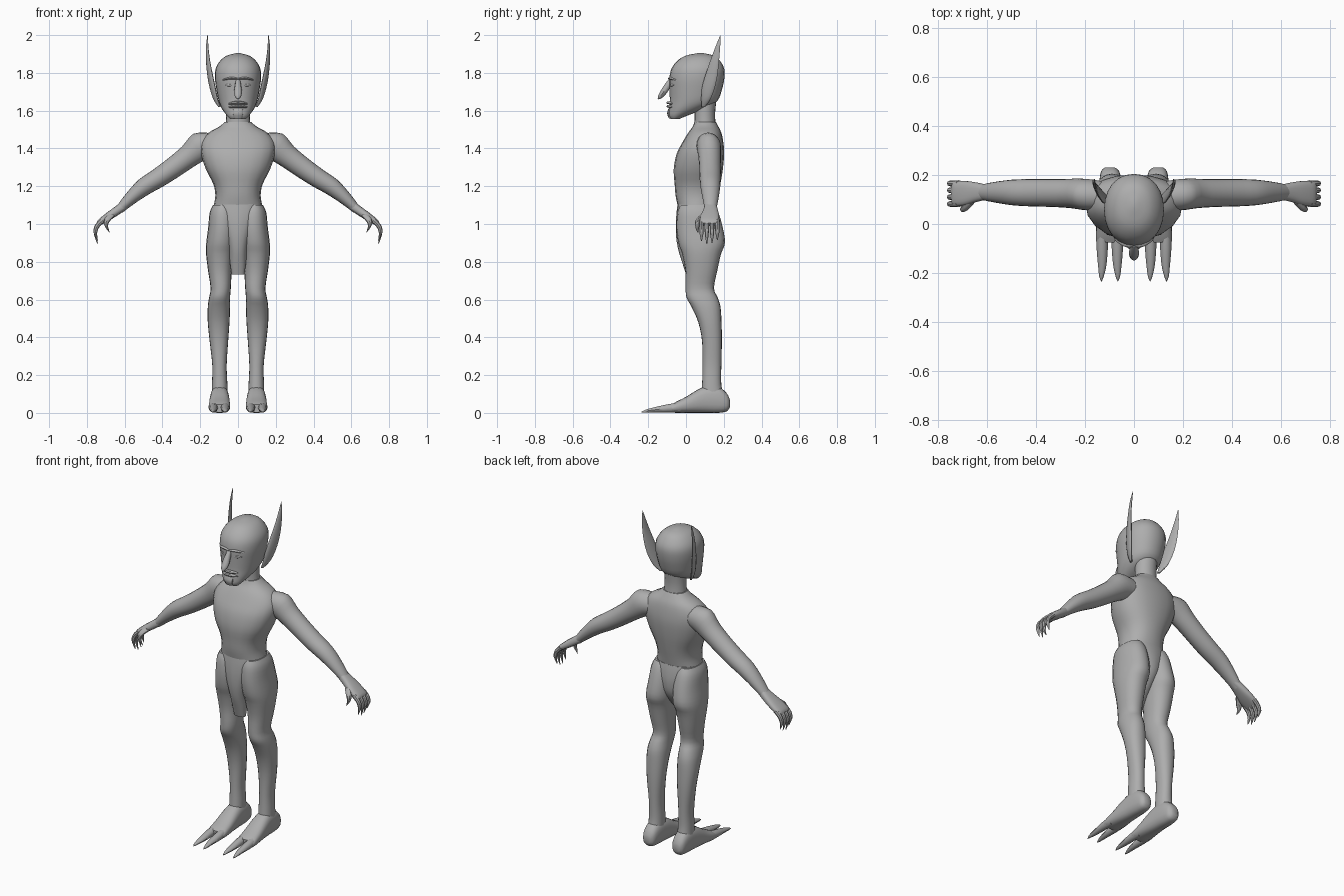
import bpy, bmesh, math
from mathutils import Vector

skin = bpy.data.materials.new("plain_grey_skin")
skin.diffuse_color = (0.42, 0.42, 0.42, 1)
X, Y, Z = Vector((1, 0, 0)), Vector((0, 1, 0)), Vector((0, 0, 1))


def spline(p0, p1, p2, p3, t):
    return 0.5 * (2 * p1 + (p2 - p0) * t + (2 * p0 - 5 * p1 + 4 * p2 - p3) * t * t
                  + (3 * p1 - p0 - 3 * p2 + p3) * t ** 3)


def loft(name, rings, u=X, v=Y, sides=20, power=2.0, steps=3, mirror=False, angle=40):
    """Skin a smooth tube through rings (centre x, y, z, half size along u, along v)."""
    rows = []
    last = len(rings) - 1
    for i in range(last):
        quad = [rings[max(i - 1, 0)], rings[i], rings[i + 1], rings[min(i + 2, last)]]
        for s in range(steps):
            rows.append([spline(*c, s / steps) for c in zip(*quad)])
    rows.append(list(rings[-1]))
    bm = bmesh.new()
    loops = []
    for x, y, z, a, b in rows:
        loop = []
        for k in range(sides):
            t = 2 * math.pi * k / sides
            c, s = math.cos(t), math.sin(t)
            cu = math.copysign(abs(c) ** (2 / power), c) * max(a, 0.001)
            sv = math.copysign(abs(s) ** (2 / power), s) * max(b, 0.001)
            loop.append(bm.verts.new(Vector((x, y, z)) + u * cu + v * sv))
        loops.append(loop)
    for p, q in zip(loops, loops[1:]):
        for k in range(sides):
            j = (k + 1) % sides
            bm.faces.new((p[k], p[j], q[j], q[k]))
    bm.faces.new(loops[0])
    bm.faces.new(loops[-1])
    bmesh.ops.recalc_face_normals(bm, faces=bm.faces)
    mesh = bpy.data.meshes.new(name)
    bm.to_mesh(mesh)
    bm.free()
    mesh.materials.append(skin)
    ob = bpy.data.objects.new(name, mesh)
    bpy.context.collection.objects.link(ob)
    if mirror:
        ob.modifiers.new("mirror", "MIRROR").use_mirror_merge = False
    bpy.ops.object.select_all(action="DESELECT")
    ob.select_set(True)
    bpy.context.view_layer.objects.active = ob
    bpy.ops.object.shade_smooth_by_angle(angle=math.radians(angle))
    return ob


def upright(rows):
    """Rings from (z, x min, x max, y min, y max)."""
    return [((a + b) / 2, (c + d) / 2, z, (b - a) / 2, (d - c) / 2) for z, a, b, c, d in rows]


def centred(rows):
    """Upright rings from (z, half width, y min, y max)."""
    return upright([(z, -w, w, c, d) for z, w, c, d in rows])


# Torso and neck
loft("torso", centred([
    (1.10, .128, -.045, .16), (1.15, .12, -.055, .17), (1.21, .13, -.06, .182),
    (1.29, .17, -.065, .195), (1.37, .195, -.05, .202), (1.43, .195, -.02, .198),
    (1.48, .16, .01, .188), (1.515, .10, .035, .172), (1.54, .07, .045, .158)]), power=2.3)
loft("neck", centred([(1.48, .07, .04, .165), (1.54, .064, .045, .156),
                      (1.60, .062, .045, .155), (1.68, .065, .04, .165)]))

# Pelvis tapering into the flap between the legs
loft("pelvis", centred([
    (1.105, .126, -.045, .162), (1.06, .124, -.05, .17), (1.0, .10, -.054, .175),
    (.93, .072, -.052, .165), (.86, .052, -.04, .12), (.79, .042, -.018, .06),
    (.732, .034, 0, .04)]), power=2.4)

# Legs
loft("leg", upright([
    (1.10, .03, .132, -.03, .15), (1.06, .012, .15, -.045, .172), (.98, .008, .158, -.05, .195),
    (.90, .012, .168, -.04, .206), (.84, .022, .169, -.02, .185), (.75, .033, .158, -.003, .165),
    (.66, .038, .145, -.002, .148), (.61, .042, .153, .003, .168), (.56, .042, .16, .03, .183),
    (.48, .045, .16, .065, .188), (.38, .052, .15, .085, .19), (.25, .06, .136, .088, .187),
    (.15, .056, .138, .085, .187), (.08, .055, .14, .08, .2)]), power=2.2, mirror=True)

# Feet, running from heel to toe roots
loft("foot", [((a + b) / 2, y, (c + d) / 2, (b - a) / 2, (d - c) / 2) for y, a, b, c, d in [
    (.232, .08, .118, .03, .07), (.215, .06, .135, .008, .105), (.17, .052, .142, 0, .14),
    (.11, .048, .146, 0, .142), (.06, .045, .15, 0, .122), (0, .042, .154, 0, .085),
    (-.05, .042, .156, 0, .06), (-.075, .044, .154, .003, .045)]],
    u=X, v=Z, power=2.5, mirror=True)
for name, x, tip in (("inner_toe", .068, .066), ("outer_toe", .13, .133)):
    loft(name, [(x, -.03, .03, .024, .028), (x, -.1, .024, .023, .022),
                (x, -.17, .016, .017, .014), (tip, -.215, .009, .009, .008),
                (tip, -.235, .004, .001, .002)], u=X, v=Z, sides=10, mirror=True)

# Arms
across = Vector((.58, 0, .81))
loft("arm", [
    (.10, .115, 1.425, .055, .07), (.19, .12, 1.415, .064, .078), (.26, .125, 1.36, .06, .062),
    (.34, .127, 1.30, .057, .056), (.42, .128, 1.245, .056, .052), (.50, .129, 1.195, .052, .047),
    (.57, .13, 1.135, .042, .035), (.625, .13, 1.08, .031, .024)],
    u=Y, v=across, mirror=True)

# Hands: palm, four hooked fingers and a thumb
loft("palm", [(.60, .13, 1.10, .03, .024), (.645, .13, 1.068, .04, .023),
              (.69, .126, 1.037, .05, .021), (.73, .124, 1.01, .05, .016),
              (.742, .124, .998, .046, .010)], u=Y, v=across, power=2.6, mirror=True)
for i in range(4):
    y = .082 + i * .028
    drop = (.015, 0, .006, .022)[i]
    loft("finger_%d" % (i + 1), [
        (.715, y, 1.02, .013, .015), (.745, y, .99, .012, .013), (.755, y, .96, .011, .011),
        (.752, y, .93 + drop / 2, .008, .008), (.744, y, .895 + drop, .002, .002)],
        u=Y, v=Vector((.9, 0, .44)), sides=8, mirror=True)
loft("thumb", [(.665, .095, 1.05, .016, .017), (.69, .068, 1.025, .015, .016),
               (.70, .06, 1.0, .012, .013), (.692, .06, .975, .008, .009),
               (.68, .063, .955, .002, .002)],
     u=Y, v=Vector((.9, 0, .44)), sides=8, mirror=True)

# Head
loft("head", centred([
    (1.556, .042, -.082, -.035), (1.575, .06, -.092, .01), (1.61, .085, -.09, .10),
    (1.65, .102, -.086, .165), (1.71, .114, -.087, .19), (1.77, .122, -.088, .203),
    (1.82, .119, -.078, .203), (1.86, .098, -.05, .183), (1.89, .062, -.005, .15),
    (1.905, .008, .065, .09)]), sides=24, power=2.15)

# Face: brow ridge, nose, lips, chin tuft and eyes
loft("brow", [(0, -.08, 1.768, .014, .006), (.035, -.08, 1.772, .014, .007),
              (.07, -.062, 1.766, .012, .005), (.085, -.048, 1.76, .003, .002)],
     u=Y, v=Z, sides=8, mirror=True)
loft("nose", [(0, -.075, 1.765, .012, .014), (0, -.095, 1.735, .016, .018),
              (0, -.118, 1.70, .021, .018), (0, -.137, 1.675, .016, .013),
              (0, -.147, 1.663, .004, .004)], u=X, v=Vector((0, .7, -.7)), sides=10)
for name, z in (("upper_lip", 1.641), ("lower_lip", 1.622)):
    loft(name, [(-.05, -.07, z - .004, .006, .004), (-.025, -.086, z, .013, .008),
                (0, -.09, z + .001, .014, .008), (.025, -.086, z, .013, .008),
                (.05, -.07, z - .004, .006, .004)], u=Y, v=Z, sides=8)
loft("chin_tuft", centred([(1.612, .026, -.093, -.05), (1.585, .028, -.1, -.05),
                           (1.558, .022, -.09, -.05)]), sides=12, power=4)
loft("eye", [(.03, -.08, 1.733, .003, .002), (.048, -.076, 1.735, .006, .008),
             (.07, -.062, 1.736, .003, .002)], u=Y, v=Z, sides=8, mirror=True)

# Long pointed ears
loft("ear", [(.098, .092, 1.62, .010, .006), (.118, .105, 1.66, .026, .010),
             (.134, .118, 1.72, .036, .011), (.148, .135, 1.79, .034, .010),
             (.159, .153, 1.87, .024, .007), (.163, .17, 1.945, .012, .005),
             (.161, .183, 2.0, .001, .001)],
     u=Vector((.35, .94, 0)), v=Vector((.94, -.35, 0)), sides=12, mirror=True)
